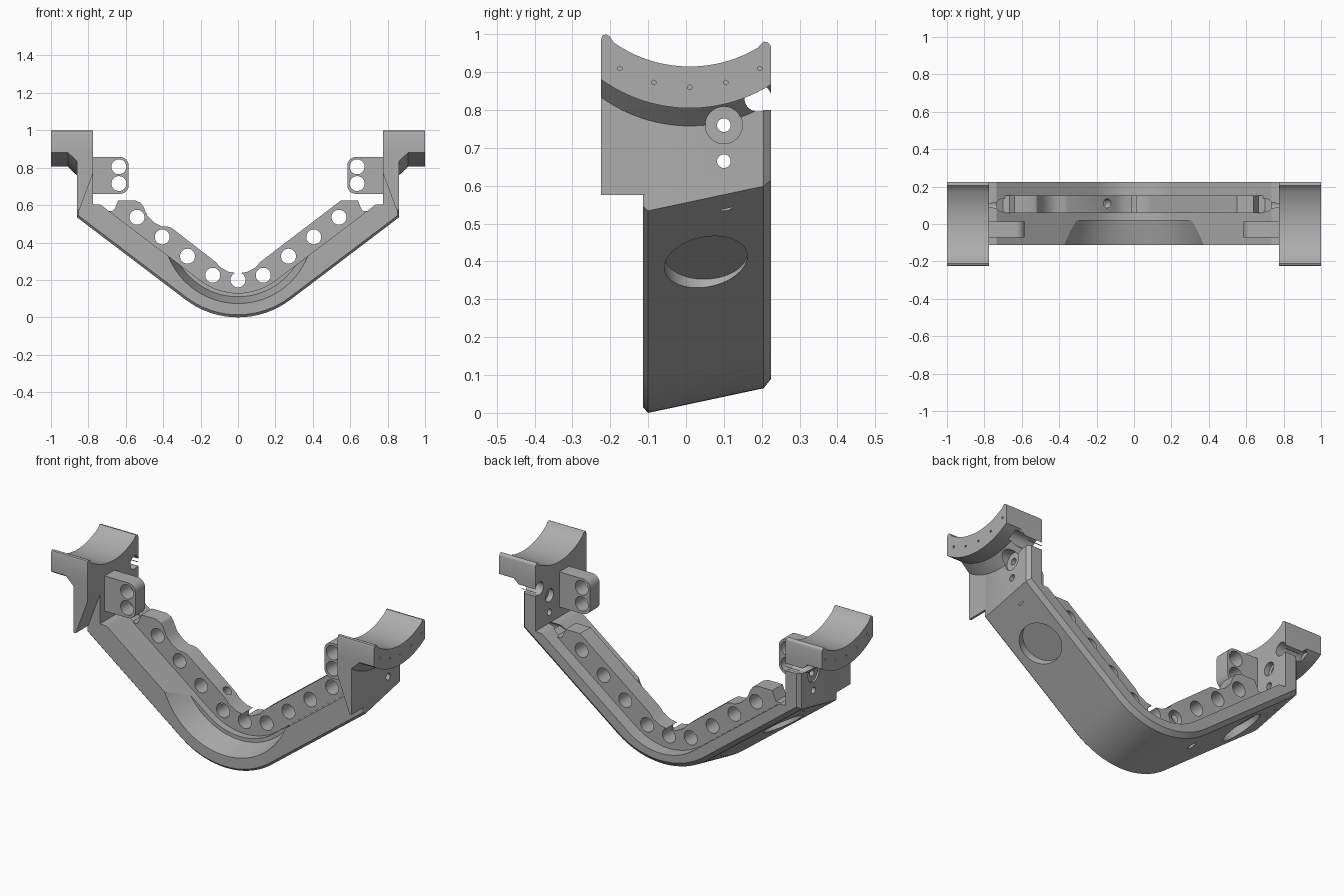
import bpy, bmesh, math
from mathutils import Vector

if "Cube" in bpy.data.objects:
    bpy.data.objects.remove(bpy.data.objects["Cube"])

grey = bpy.data.materials.new("matte_grey")
grey.diffuse_color = (0.42, 0.42, 0.42, 1)
grey.use_nodes = True
grey.node_tree.nodes["Principled BSDF"].inputs["Base Color"].default_value = grey.diffuse_color


def loft(name, rings):
    """Closed solid through rings of equal point count."""
    bm = bmesh.new()
    vs = [[bm.verts.new(p) for p in r] for r in rings]
    n = len(rings[0])
    for a, b in zip(vs, vs[1:]):
        for i in range(n):
            j = (i + 1) % n
            bm.faces.new((a[i], a[j], b[j], b[i]))
    bm.faces.new(vs[0])
    bm.faces.new(vs[-1][::-1])
    bmesh.ops.recalc_face_normals(bm, faces=bm.faces)
    me = bpy.data.meshes.new(name)
    bm.to_mesh(me)
    bm.free()
    me.materials.append(grey)
    ob = bpy.data.objects.new(name, me)
    bpy.context.collection.objects.link(ob)
    return ob


def prism_y(name, pts, y0, y1):
    return loft(name, [[(x, y, z) for x, z in pts] for y in (y0, y1)])


def rod(start, end, r, r2=None, n=32):
    """Round cutter between two points."""
    a, b = Vector(start), Vector(end)
    q = (b - a).to_track_quat('Z', 'Y')
    ring = lambda c, rad: [c + q @ Vector((rad * math.cos(2 * math.pi * i / n),
                                           rad * math.sin(2 * math.pi * i / n), 0)) for i in range(n)]
    return loft("cutter", [ring(a, r), ring(b, r if r2 is None else r2)])


def cut(targets, cutter):
    """Subtract the cutter from every target, then discard it."""
    cutter.hide_render = True
    for ob in targets:
        m = ob.modifiers.new("cut", 'BOOLEAN')
        m.operation, m.solver, m.object = 'DIFFERENCE', 'EXACT', cutter
        dg = bpy.context.evaluated_depsgraph_get()
        me = bpy.data.meshes.new_from_object(ob.evaluated_get(dg))
        ob.modifiers.clear()
        ob.data = me
    bpy.data.objects.remove(cutter)


SLOPE = math.atan(0.758)          # arm angle
SN, CS = math.sin(SLOPE), math.cos(SLOPE)
CZ, R_OUT, R_IN = 0.463, 0.463, 0.333


def bend(r, n=16):
    """Bottom arc, left to right."""
    return [(r * math.sin(t), CZ - r * math.cos(t))
            for t in (-SLOPE + 2 * SLOPE * i / n for i in range(n + 1))]


def body_ring(y, shift, inset):
    r = R_OUT - inset
    xo = 0.86 - inset
    zo = CZ - r * CS + (xo - r * SN) * 0.758 + shift
    outer = [(-xo, 0.8), (-xo, zo)] + [(x, z + shift) for x, z in bend(r)] + [(xo, zo), (xo, 0.8)]
    xi, zi = R_IN * SN, CZ - R_IN * CS
    side = [(0.775, 0.8), (0.775, 0.605), (0.735, zi + (0.735 - xi) * 0.758)]
    inner = side + bend(R_IN)[::-1] + [(-x, z) for x, z in side[::-1]]
    return [(x, y, z) for x, z in outer + inner]


# V-shaped body with a tilted underside and bevelled edges
body = loft("body", [body_ring(-0.113, 0.008, 0.006), body_ring(-0.1, 0, 0),
                     body_ring(0.205, 0.065, 0), body_ring(0.225, 0.072, 0.018)])

# Front scoop at the middle of the body
cut([body], rod((0, -0.2, 0.475), (0, 0.02, 0.475), 0.425, 0.365, 96))

# Perforated rail
half = [(0.735, 0.59), (0.70, 0.568), (0.665, 0.57), (0.655, 0.59), (0.64, 0.625), (0.55, 0.625)]
valley = [(0.12, 0.297), (0.095, 0.268), (0.05, 0.243), (0, 0.235),
          (-0.05, 0.243), (-0.095, 0.268), (-0.12, 0.297)]
scallop = [(-0.355, 0.478), (-0.375, 0.485), (-0.41, 0.487), (-0.45, 0.508),
           (-0.485, 0.545), (-0.505, 0.59), (-0.52, 0.612)]
rail_top = half + valley + scallop + [(-x, z) for x, z in half[::-1]]
rail = prism_y("rail", rail_top + bend(R_IN + 0.015), 0.06, 0.152)
for x, z in ((0, 0.2), (0.135, 0.225), (0.27, 0.327), (0.405, 0.43), (0.54, 0.535)):
    for s in ((1, -1) if x else (1,)):
        # lower rim of each hole may graze the floor, so only the rail is drilled
        cut([rail], rod((s * x, 0, z), (s * x, 0.3, z), 0.04))

# Drain hole through rail and body on the left arm
cut([body, rail], rod((-0.10, 0.11, 0.37), (-0.10 - 0.45 * SN, 0.11, 0.37 - 0.45 * CS), 0.025, n=24))


def arc(cy, low, r, ys):
    return [(y, low + r - math.sqrt(r * r - (y - cy) ** 2)) for y in ys]


ys = [-0.225 + 0.45 * i / 24 for i in range(25)]
saddle_low = arc(0.01, 0.805, 0.40, ys)
saddle_top = ([(-0.225, 0.985), (-0.221, 0.996), (-0.212, 1.0), (-0.202, 0.995)]
              + arc(0.01, 0.915, 0.35, [-0.19 + 0.38 * i / 20 for i in range(21)])
              + [(0.205, 0.981), (0.215, 0.979), (0.222, 0.973), (0.225, 0.964)])

for s, side in ((1, "right"), (-1, "left")):
    # Curved saddle at the arm end
    prof = saddle_top + saddle_low[::-1]
    saddle = loft(side + "_saddle", [[(s * x, y, z) for y, z in prof] for x in (0.775, 1.0)])

    # Sloped gusset under the saddle
    rings = [[(s * 0.775, y, z + 0.01), (s * 0.775, y, z - 0.047), (s * 0.86, y, z - 0.047),
              (s * 0.91, y, z), (s * 0.91, y, z + 0.01)] for y, z in saddle_low]
    gusset = loft(side + "_gusset", rings)

    # Tapered front part of the upright
    wedge = prism_y(side + "_front_wedge",
                    [(s * x, z) for x, z in ((0.775, 0.835), (0.775, 0.77), (0.848, 0.575),
                                             (0.86, 0.575), (0.86, 0.835))], -0.225, -0.1)

    # Lug with two holes on the inner face
    rim = [(0.78, 0.66), (0.78, 0.857)]
    for cz, a0 in ((0.812, 90), (0.705, 180)):
        rim += [(0.63 + 0.045 * math.cos(math.radians(a0 + 15 * i)),
                 cz + 0.045 * math.sin(math.radians(a0 + 15 * i))) for i in range(7)]
    lug = prism_y(side + "_lug", [(s * x, z) for x, z in rim], -0.072, 0.013)
    for z in (0.805, 0.715):
        cut([lug], rod((s * 0.637, -0.2, z), (s * 0.637, 0.1, z), 0.04))

    # Screw holes, counterbores and inner sockets
    upright = [body, gusset, saddle]
    for y, z, x0, x1, r in ((0.1, 0.76, 0.7, 1.1, 0.018), (0.1, 0.665, 0.7, 1.1, 0.018),
                            (0.1, 0.76, 0.85, 1.1, 0.049), (0.1, 0.76, 0.7, 0.805, 0.036),
                            (0.1, 0.57, 0.69, 0.81, 0.036), (0.19, 0.832, 0.7, 0.93, 0.036)):
        use = [body] if z < 0.7 else (upright if r < 0.04 and x1 < 1 else [body, gusset])
        cut(use, rod((s * x0, y, z), (s * x1, y, z), r))

    # Pin holes on the saddle's outer rim
    for y, z in ((-0.175, 0.91), (-0.085, 0.873), (0.01, 0.86), (0.105, 0.873), (0.195, 0.91)):
        cut([saddle], rod((s * 0.98, y, z), (s * 1.02, y, z), 0.006, n=12))

    # Round recess on the underside of the arm
    c = Vector((s * 0.635, 0.055, 0.404))
    nrm = Vector((s * SN, 0, -CS))
    tilt = Vector((s * SN, 0.21 * -CS * -1, -CS)).normalized()
    cut([body], rod(c - tilt * 0.02, c + nrm * 0.1, 0.11, n=64))

# Smooth curved surfaces, keep hard edges
for ob in bpy.context.scene.objects:
    ob.select_set(True)
    bpy.context.view_layer.objects.active = ob
bpy.ops.object.shade_smooth_by_angle(angle=math.radians(25))
